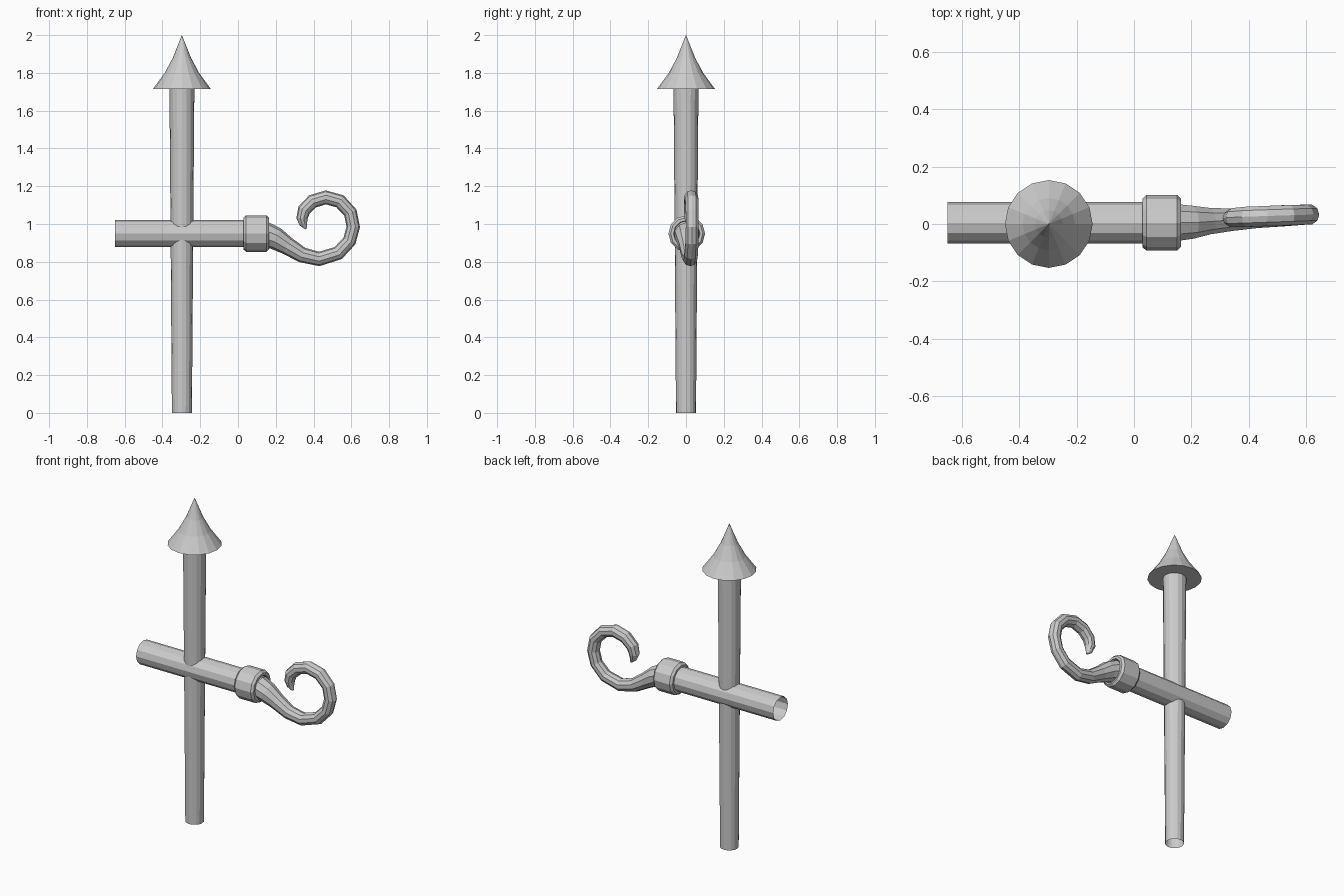
import bpy, bmesh
from math import sin, cos, tau
from mathutils import Vector

if "Cube" in bpy.data.objects:
    bpy.data.objects.remove(bpy.data.objects["Cube"])

PX = -0.297  # post axis


def loft(name, rings, sides, start_cap=False, end_cap=False):
    """Skin circular sections given as (centre, radius, tangent)."""
    bm = bmesh.new()
    prev = first = None
    for centre, r, tangent in rings:
        v = Vector((0, 1, 0))
        u = v.cross(Vector(tangent).normalized()).normalized()
        w = [bm.verts.new(Vector(centre) + r * (u * cos(tau * i / sides) + v * sin(tau * i / sides)))
             for i in range(sides)]
        if prev:
            for i in range(sides):
                j = (i + 1) % sides
                bm.faces.new((prev[i], prev[j], w[j], w[i]))
        else:
            first = w
        prev = w
    if start_cap:
        bm.faces.new(first[::-1])
    if end_cap:
        bm.faces.new(prev)
    bmesh.ops.remove_doubles(bm, verts=bm.verts, dist=0.0001)
    bmesh.ops.recalc_face_normals(bm, faces=bm.faces)
    mesh = bpy.data.meshes.new(name)
    bm.to_mesh(mesh)
    bm.free()
    obj = bpy.data.objects.new(name, mesh)
    bpy.context.collection.objects.link(obj)
    return obj


def upright(profile):
    return [((PX, 0, z), r, (0, 0, 1)) for z, r in profile]


def sideways(profile):
    return [((x, 0.004, 0.949), r, (1, 0, 0)) for x, r in profile]


# Tapered post, open at the foot
loft("post", upright([(0, 0.053), (0.95, 0.06), (1.72, 0.066)]), 16)

# Concave pointed finial
loft("spear_tip", upright([(1.715, 0.153), (1.80, 0.091), (1.88, 0.048), (2.0, 0.0)]), 16, True)

# Crossbar, open at the left end
loft("crossbar", sideways([(-0.65, 0.072), (0.05, 0.072)]), 12)

# Chamfered collar
loft("collar", sideways([(0.03, 0.07), (0.03, 0.085), (0.043, 0.097), (0.15, 0.097),
                         (0.163, 0.085), (0.163, 0.07), (0.14, 0.066)]), 12)

# Curled hook: x, y, z, radius along its path
path = [(0.14, 0.005, 0.945, 0.068), (0.20, 0.006, 0.923, 0.060), (0.26, 0.010, 0.885, 0.048),
        (0.34, 0.015, 0.836, 0.041), (0.43, 0.022, 0.815, 0.038), (0.53, 0.028, 0.846, 0.037),
        (0.59, 0.032, 0.91, 0.036), (0.61, 0.033, 0.985, 0.036), (0.595, 0.033, 1.06, 0.036),
        (0.54, 0.031, 1.12, 0.037), (0.465, 0.028, 1.141, 0.037), (0.395, 0.025, 1.12, 0.037),
        (0.35, 0.022, 1.075, 0.035), (0.339, 0.021, 1.03, 0.030), (0.346, 0.021, 1.0, 0.021),
        (0.361, 0.021, 0.975, 0.006)]
pts = [Vector(p[:3]) for p in path]
last = len(pts) - 1
loft("curled_hook", [(p, path[i][3], pts[min(i + 1, last)] - pts[max(i - 1, 0)])
                     for i, p in enumerate(pts)], 10, True, True)
